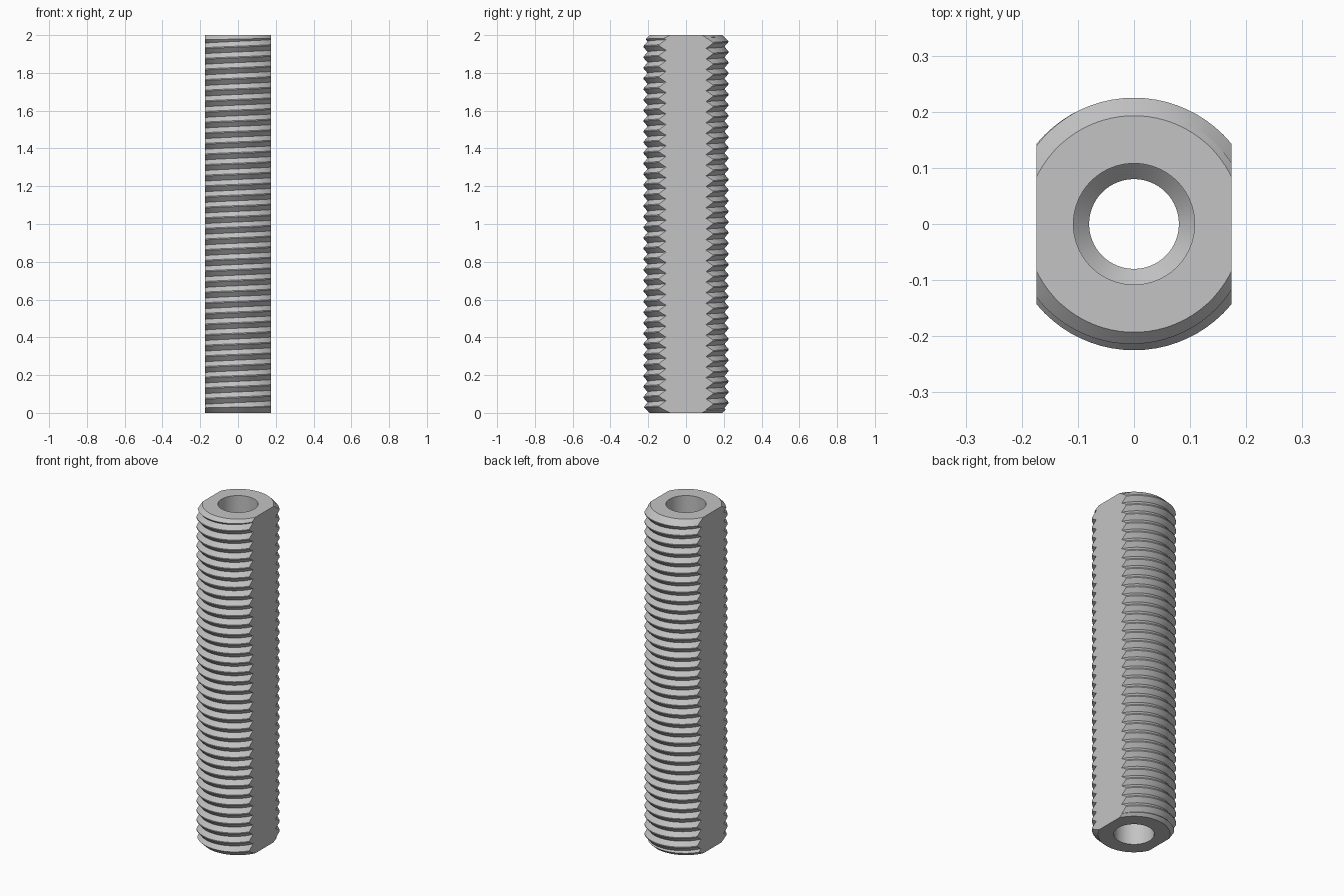
import bpy, bmesh, math

if "Cube" in bpy.data.objects:
    bpy.data.objects.remove(bpy.data.objects["Cube"], do_unlink=True)

LENGTH = 2.0
PITCH = 0.05625
CREST, ROOT = 0.225, 0.2035
CREST_Z = 1.967          # height of one crest at the back (+y)
FLAT_X = 0.174
SEGS = 72

steel = bpy.data.materials.new("steel grey")
steel.use_nodes = True
colour = (0.55, 0.55, 0.55, 1)
steel.diffuse_color = colour
steel.node_tree.nodes["Principled BSDF"].inputs["Base Color"].default_value = colour


def finish(bm, name):
    bmesh.ops.recalc_face_normals(bm, faces=bm.faces[:])
    mesh = bpy.data.meshes.new(name)
    bm.to_mesh(mesh)
    bm.free()
    mesh.materials.append(steel)
    obj = bpy.data.objects.new(name, mesh)
    bpy.context.collection.objects.link(obj)
    return obj


def threaded_solid():
    """Right-handed helical thread, running past both ends of the rod."""
    bm = bmesh.new()
    profile = [(-0.05, CREST), (0.05, CREST), (0.5, ROOT)]   # (pitches, radius)
    n = len(profile)
    turns = int(LENGTH / PITCH) + 9
    start = CREST_Z - PITCH * (turns - 4.25)
    columns = []
    for i in range(SEGS):
        a = math.tau * i / SEGS
        col = []
        for k in range((turns + (i == 0)) * n):
            dz, r = profile[k % n]
            z = start + PITCH * (k // n + dz + i / SEGS - 0.5)
            col.append(bm.verts.new((r * math.cos(a), r * math.sin(a), z)))
        columns.append(col)
    for i in range(SEGS):
        wrap = i == SEGS - 1
        a, b = columns[i], columns[(i + 1) % SEGS]
        s = n if wrap else 0          # the last column meets the next turn
        for k in range(turns * n - 1):
            bm.faces.new((a[k], b[k + s], b[k + s + 1], a[k + 1]))
    # close both ends with fans
    zs = [v.co.z for v in bm.verts]
    low = bm.verts.new((0, 0, min(zs)))
    high = bm.verts.new((0, 0, max(zs)))
    for e in [e for e in bm.edges if e.is_boundary]:
        tip = low if e.verts[0].co.z < LENGTH / 2 else high
        bm.faces.new((e.verts[0], e.verts[1], tip))
    return finish(bm, "threaded_rod")


def envelope():
    """Chamfered body with a necked bore and two flats, to trim the thread."""
    bm = bmesh.new()
    bore, neck, rim, outer = 0.108, 0.08, 0.193, 0.27
    half = [(neck, 1.3), (bore, 1.328), (bore, LENGTH),
            (rim, LENGTH), (outer, LENGTH - (outer - rim))]
    profile = half + [(r, LENGTH - z) for r, z in reversed(half)]
    rings = []
    for i in range(SEGS):
        a = math.tau * (i + 0.5) / SEGS
        rings.append([bm.verts.new((r * math.cos(a), r * math.sin(a), z))
                      for r, z in profile])
    m = len(profile)
    for i in range(SEGS):
        a, b = rings[i], rings[(i + 1) % SEGS]
        for k in range(m):
            j = (k + 1) % m
            bm.faces.new((a[k], b[k], b[j], a[j]))
    # side flats
    for side in (-1, 1):
        geom = bm.verts[:] + bm.edges[:] + bm.faces[:]
        bmesh.ops.bisect_plane(bm, geom=geom, plane_co=(side * FLAT_X, 0, 0),
                               plane_no=(side, 0, 0), clear_outer=True)
        bmesh.ops.holes_fill(bm, edges=[e for e in bm.edges if e.is_boundary])
    return finish(bm, "trim_envelope")


rod = threaded_solid()
trim = envelope()
trim.hide_render = True

# trim the thread to the body shape
mod = rod.modifiers.new("trim", "BOOLEAN")
mod.operation = "INTERSECT"
mod.solver = "EXACT"
mod.object = trim
bpy.ops.object.select_all(action="DESELECT")
rod.select_set(True)
bpy.context.view_layer.objects.active = rod
bpy.ops.object.modifier_apply(modifier=mod.name)
bpy.data.objects.remove(trim, do_unlink=True)
bpy.ops.object.shade_smooth_by_angle(angle=math.radians(25))
